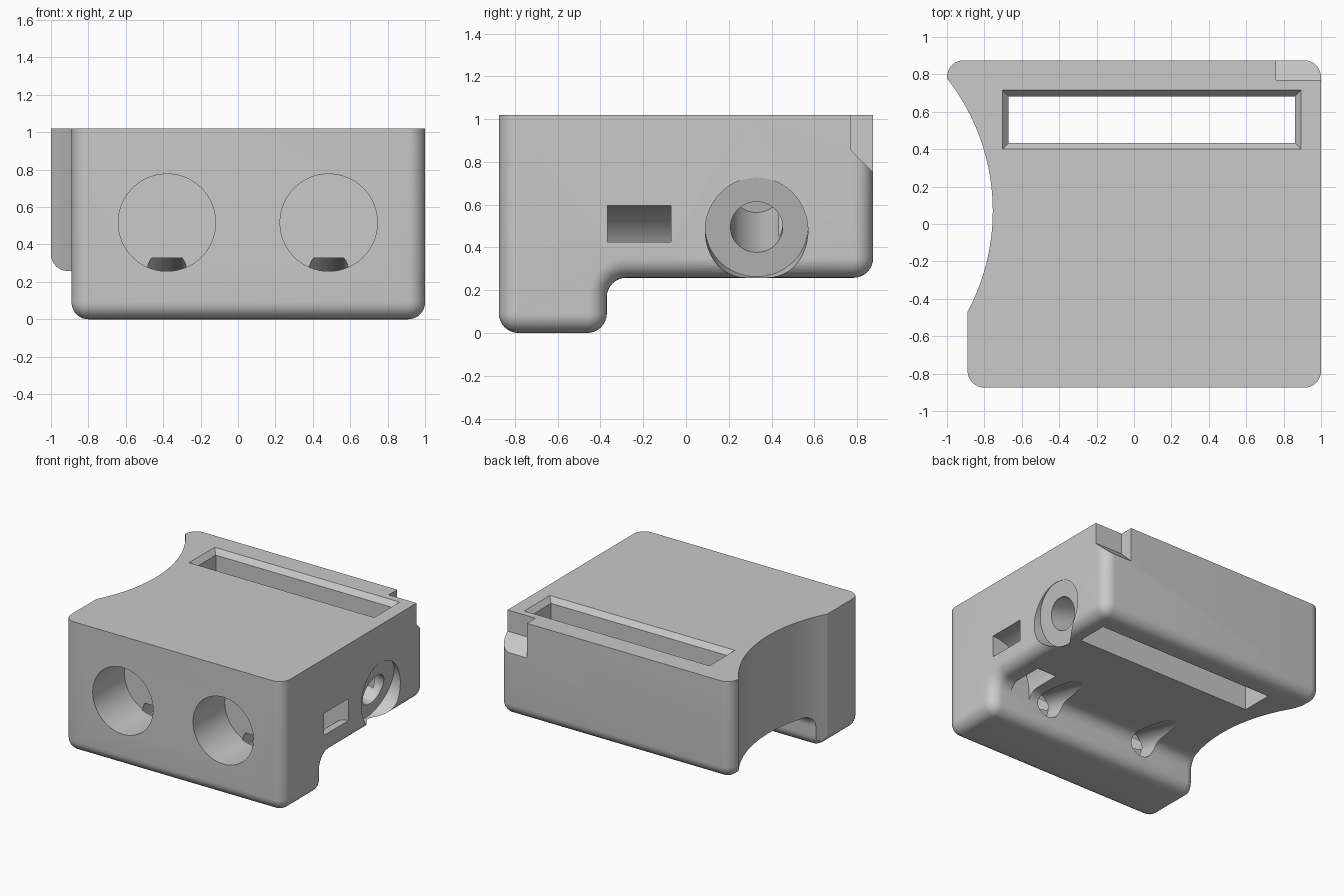
import bpy, bmesh, math
from mathutils import Vector

if "Cube" in bpy.data.objects:
    bpy.data.objects.remove(bpy.data.objects["Cube"])

grey = bpy.data.materials.new("plain grey")
grey.diffuse_color = (0.585, 0.585, 0.585, 1)
grey.use_nodes = True
grey.node_tree.nodes["Principled BSDF"].inputs["Base Color"].default_value = grey.diffuse_color
TOP, STEP, R = 1.02, 0.258, 0.09


def finish(bm, name):
    bmesh.ops.recalc_face_normals(bm, faces=bm.faces[:])
    me = bpy.data.meshes.new(name)
    bm.to_mesh(me)
    bm.free()
    ob = bpy.data.objects.new(name, me)
    bpy.context.collection.objects.link(ob)
    me.materials.append(grey)
    return ob


def prism(name, points, offset):
    """Flat outline pushed along an offset vector."""
    bm = bmesh.new()
    face = bm.faces.new([bm.verts.new(p) for p in points])
    new = bmesh.ops.extrude_face_region(bm, geom=[face])["geom"]
    bmesh.ops.translate(bm, vec=offset, verts=[v for v in new if isinstance(v, bmesh.types.BMVert)])
    # close the starting side if the extrusion consumed it
    rim = [e for e in bm.edges if len(e.link_faces) == 1]
    if rim:
        bmesh.ops.holes_fill(bm, edges=rim)
    return finish(bm, name)


def rod(name, start, end, radius, sides=64):
    """Cylinder between two points."""
    a, b = Vector(start), Vector(end)
    bm = bmesh.new()
    bmesh.ops.create_cone(bm, cap_ends=True, segments=sides, radius1=radius,
                          radius2=radius, depth=(b - a).length)
    rot = (b - a).to_track_quat('Z', 'Y').to_matrix()
    for v in bm.verts:
        v.co = rot @ v.co + (a + b) / 2
    return finish(bm, name)


# Stepped body: a rounded side profile, lofted along x and inset toward both ends
N = 8
CR = R + 0.002


def profile(t):
    """Side outline (y, z) shrunk by t, open top kept at full height."""
    def arc(cy, cz, r, a0, a1):
        steps = [math.radians(a0 + (a1 - a0) * i / N) for i in range(N + 1)]
        return [(cy + r * math.cos(a), cz + r * math.sin(a)) for a in steps]
    pts = [(-0.875 + t, TOP)]
    pts += arc(-0.875 + CR, CR, CR - t, 180, 270)
    pts += arc(-0.37 - CR, CR, CR - t, 270, 360)
    pts += arc(-0.37 + R, STEP - R, R + t, 180, 90)
    pts += [(-0.1, STEP + t), (0.3, STEP + t)]
    pts += arc(0.875 - CR, STEP + CR, CR - t, 270, 360)
    return pts + [(0.875 - t, TOP), (0.3, TOP), (-0.1, TOP)]


bm = bmesh.new()
rings = []
angles = [math.pi / 2 * i / N for i in range(N + 1)]
for side, order in ((-1, reversed(angles)), (1, angles)):
    for a in order:
        t, d = R * (1 - math.cos(a)), R * (1 - math.sin(a))
        ring = []
        for y, z in profile(t):
            # the left side flares out toward the back
            flare = 0.11 * min(max((y + 0.1) / 0.4, 0), 1)
            x = 1 - d if side > 0 else -0.89 + d - flare
            ring.append(bm.verts.new((x, y, z)))
        rings.append(ring)
count = len(rings[0])
for a, b in zip(rings, rings[1:]):
    for i in range(count):
        bm.faces.new((a[i - 1], a[i], b[i], b[i - 1]))
low = 1 + 3 * (N + 1)
for ring in (rings[0], rings[-1]):
    bm.faces.new(ring[:low + 1] + [ring[-1]])
    bm.faces.new((ring[low], ring[low + 1], ring[-2], ring[-1]))
    bm.faces.new(ring[low + 1:-1])
body = finish(bm, "body")

cutters = []
# Thumb hollow on the left side
cutters.append(rod("hollow_cutter", (-1.902, 0.07, -0.5), (-1.902, 0.07, 1.5), 1.147, 192))

# Long slot through the back with a chamfered mouth
bm = bmesh.new()
rings = []
for z, g in [(0.0, 0), (TOP - 0.04, 0), (TOP, 0.033), (TOP + 0.1, 0.033)]:
    x0, x1, y0, y1 = -0.67 - g, 0.86 + g, 0.434 - g, 0.683 + g
    rings.append([bm.verts.new(p) for p in ((x0, y0, z), (x1, y0, z), (x1, y1, z), (x0, y1, z))])
for a, b in zip(rings, rings[1:]):
    for i in range(4):
        bm.faces.new((a[i], a[i - 1], b[i - 1], b[i]))
bm.faces.new(rings[0])
bm.faces.new(rings[-1])
cutters.append(finish(bm, "slot_cutter"))

# Two front bores, each with a small hole sloping down to the step
for x in (-0.38, 0.485):
    cutters.append(rod("bore_cutter", (x, -1.1, 0.517), (x, -0.485, 0.517), 0.26, 96))
    slope = math.radians(13)
    cutters.append(rod("drain_cutter", (x, -0.5, 0.263),
                       (x, -0.5 + 0.9 * math.cos(slope), 0.263 - 0.9 * math.sin(slope)), 0.105, 48))

# Curved strap tunnel from the right side down to the step
arc = [math.radians(90 + 90 * i / 16) for i in range(17)]
section = [(1 + 0.335 * math.cos(a), 0.26 + 0.335 * math.sin(a)) for a in arc] + [(0.665, 0.15), (0.835, 0.15)]
section += [(1 + 0.165 * math.cos(a), 0.26 + 0.165 * math.sin(a)) for a in reversed(arc)]
section += [(1.1, 0.425), (1.1, 0.595)]
cutters.append(prism("tunnel_cutter", [(x, -0.367, z) for x, z in section], (0, 0.297, 0)))

# Tilted blind hole with a shallow seat on the right side
tilt = math.radians(15)
axis = Vector((-math.cos(tilt), 0, math.sin(tilt)))
seat = Vector((0.935, 0.33, 0.495))
cutters.append(rod("seat_cutter", seat - axis * 0.4, seat, 0.24, 96))
cutters.append(rod("blind_hole_cutter", seat - axis * 0.1, seat + axis * 0.72, 0.122, 64))

# Corner notch at the back right
notch = [(0.77, 1.2), (0.77, 0.855), (0.875, 0.75), (0.95, 0.675), (0.95, 1.2)]
cutters.append(prism("notch_cutter", [(0.76, y, z) for y, z in notch], (0.4, 0, 0)))


def volume(me):
    bm = bmesh.new()
    bm.from_mesh(me)
    v = bm.calc_volume(signed=True)
    bm.free()
    return v


# Cut every recess; a cut that removes nothing is retried with another solver
bpy.ops.object.select_all(action='DESELECT')
body.select_set(True)
bpy.context.view_layer.objects.active = body
for cutter in cutters:
    before, backup = volume(body.data), body.data.copy()
    for solver in ('EXACT', 'MANIFOLD', 'FLOAT'):
        body.data = backup.copy()
        mod = body.modifiers.new("cut", 'BOOLEAN')
        mod.operation, mod.solver, mod.object = 'DIFFERENCE', solver, cutter
        bpy.ops.object.modifier_apply(modifier=mod.name)
        if 0.0003 < before - volume(body.data) < 0.6:
            break
    bpy.data.objects.remove(cutter)
bpy.ops.object.shade_smooth_by_angle(angle=math.radians(25))
